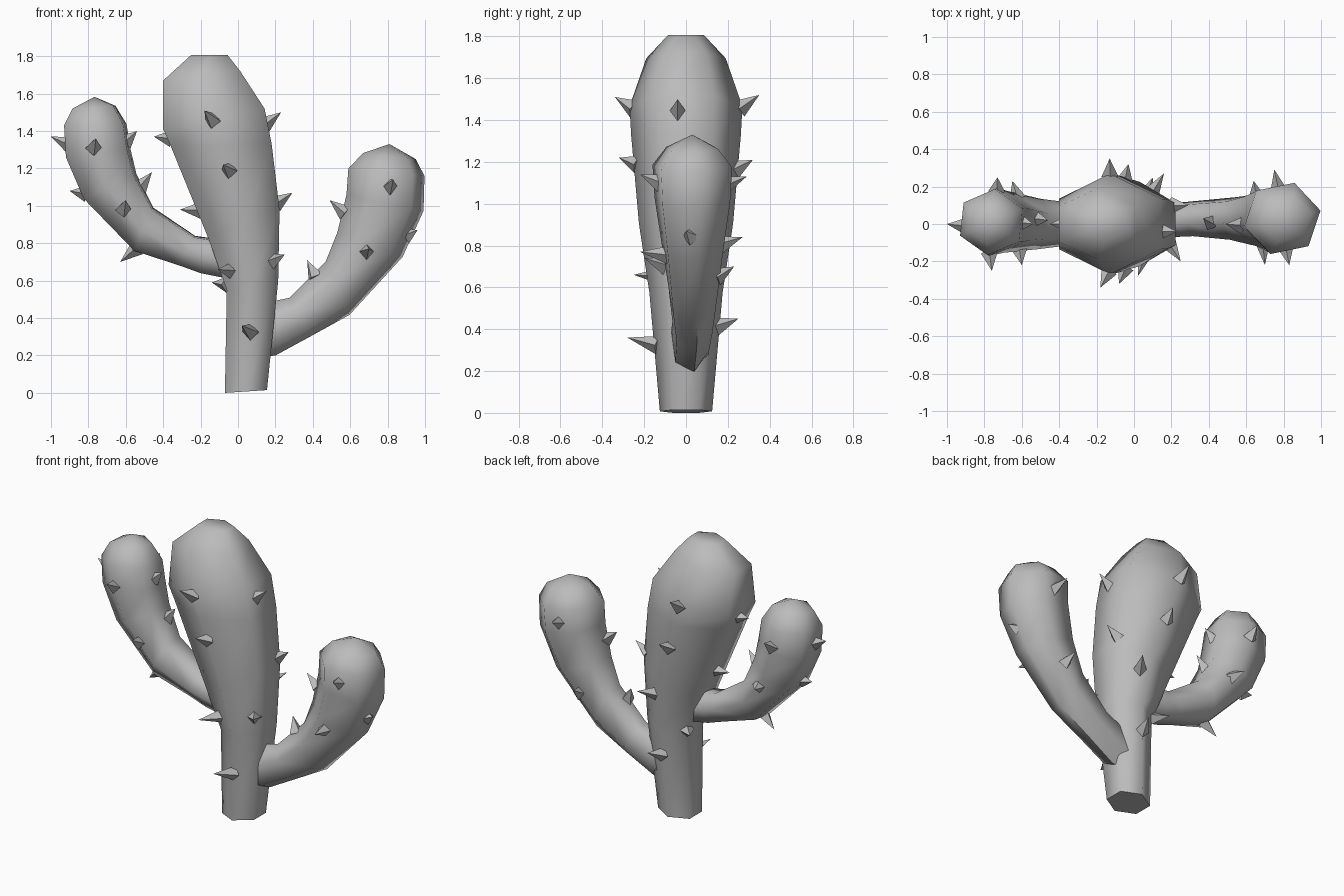
import bpy, bmesh, math
from mathutils import Vector
from mathutils.bvhtree import BVHTree

if "Cube" in bpy.data.objects:
    bpy.data.objects.remove(bpy.data.objects["Cube"], do_unlink=True)

mat = bpy.data.materials.new("plain_grey")
mat.use_nodes = True
GREY = (0.5, 0.5, 0.5, 1)
mat.diffuse_color = GREY
mat.node_tree.nodes["Principled BSDF"].inputs["Base Color"].default_value = GREY


def finish(bm, name):
    bmesh.ops.recalc_face_normals(bm, faces=bm.faces[:])
    mesh = bpy.data.meshes.new(name)
    bm.to_mesh(mesh)
    mesh.materials.append(mat)
    obj = bpy.data.objects.new(name, mesh)
    bpy.context.collection.objects.link(obj)
    return obj


def limb(name, rings, roll=0, tip=None):
    """Six-sided tube; each ring is (left x, left z, right x, right z, y centre, y radius)."""
    bm = bmesh.new()
    angles = [math.radians(30 + 60 * k + roll) for k in range(6)]
    reach = max(math.cos(a) for a in angles)
    loops = []
    for lx, lz, rx, rz, yc, r in rings:
        mid = Vector(((lx + rx) / 2, yc, (lz + rz) / 2))
        across = Vector((rx - lx, 0, rz - lz)) / 2 / reach
        loops.append([bm.verts.new(mid + across * math.cos(a) + Vector((0, r * math.sin(a), 0)))
                      for a in angles])
    for low, high in zip(loops, loops[1:]):
        for k in range(6):
            j = (k + 1) % 6
            bm.faces.new((low[k], low[j], high[j], high[k]))
    bm.faces.new(loops[0][::-1])
    if tip:
        point = bm.verts.new(tip)
        for k in range(6):
            bm.faces.new((loops[-1][k], loops[-1][(k + 1) % 6], point))
    else:
        bm.faces.new(loops[-1])
    bmesh.ops.recalc_face_normals(bm, faces=bm.faces[:])
    tree = BVHTree.FromBMesh(bm)
    obj = finish(bm, name)
    bpy.ops.object.select_all(action="DESELECT")
    obj.select_set(True)
    bpy.context.view_layer.objects.active = obj
    bpy.ops.object.shade_smooth_by_angle(angle=math.radians(70))
    return tree


def spikes(name, tree, tips):
    """Four-sided thorns running from the limb surface to each tip."""
    bm = bmesh.new()
    for tip in map(Vector, tips):
        base = tree.find_nearest(tip - Vector((0, 0, 0.04)))[0]
        out = (tip - base).normalized()
        side = out.cross(Vector((0, 0, 1))).normalized()
        up = side.cross(out)
        root = base - out * 0.02
        ring = [bm.verts.new(root + d) for d in
                (side * 0.045, up * 0.045, side * -0.045, up * -0.045)]
        point = bm.verts.new(tip)
        bm.faces.new(ring)
        for k in range(4):
            bm.faces.new((ring[k], ring[(k + 1) % 4], point))
    finish(bm, name)


# Trunk: leans to the right as it rises and swells near the top
trunk = limb("trunk", [
    (-.07, 0, .155, .015, 0, .125),
    (-.06, .55, .215, .6, 0, .175),
    (-.16, .83, .222, .98, 0, .225),
    (-.36, 1.32, .18, 1.33, 0, .262),
    (-.4, 1.41, .142, 1.52, 0, .27),
    (-.4, 1.67, .012, 1.72, 0, .19),
    (-.25, 1.807, -.056, 1.807, 0, .085)])
spikes("trunk_spikes", trunk, [
    (-.18, -.34, 1.51), (-.08, -.32, 1.22), (-.11, -.25, .66), (.02, -.28, .36),
    (.25, -.2, .74), (-.13, .35, 1.52), (-.03, .32, 1.21), (.16, .27, .84),
    (.1, .25, .45), (-.45, 0, 1.37), (-.31, 0, .98), (-.14, .16, .59),
    (.23, -.04, 1.5), (.29, .1, 1.07)])

# Right arm: higher, bends outward then up
right_arm = limb("right_arm", [
    (0, .6, 0, .78, 0, .09),
    (-.2, .64, -.16, .83, 0, .1),
    (-.31, .68, -.23, .84, 0, .105),
    (-.555, .76, -.452, .99, 0, .135),
    (-.826, 1.04, -.543, 1.17, .01, .165),
    (-.92, 1.26, -.575, 1.305, .01, .182),
    (-.93, 1.43, -.596, 1.438, .01, .178),
    (-.885, 1.52, -.655, 1.535, .01, .12)], roll=-6, tip=(-.767, .01, 1.583))
spikes("right_arm_spikes", right_arm, [
    (-1, 0, 1.37), (-.9, 0, 1.08), (-.63, 0, .7), (-.54, 0, 1.4), (-.46, .02, 1.18),
    (-.76, -.25, 1.36), (-.6, -.22, 1.03), (-.73, .25, 1.38), (-.65, .23, 1.05)])

# Left arm: lower, with a slight twist
left_arm = limb("left_arm", [
    (.1, .42, .1, .19, .02, .09),
    (.195, .492, .2, .2, .02, .095),
    (.275, .508, .393, .305, .03, .1),
    (.468, .7, .596, .417, .03, .12),
    (.532, .861, .88, .727, .03, .155),
    (.58, 1.06, .992, .973, .03, .19),
    (.59, 1.2, .997, 1.16, .03, .2),
    (.67, 1.283, .95, 1.25, .03, .13)], roll=-18, tip=(.81, .03, 1.33))
spikes("left_arm_spikes", left_arm, [
    (.49, 0, 1.03), (.37, .03, .71), (.96, 0, .87), (.83, -.22, 1.14),
    (.7, -.22, .77), (.75, .29, 1.13), (.64, .23, .7)])
